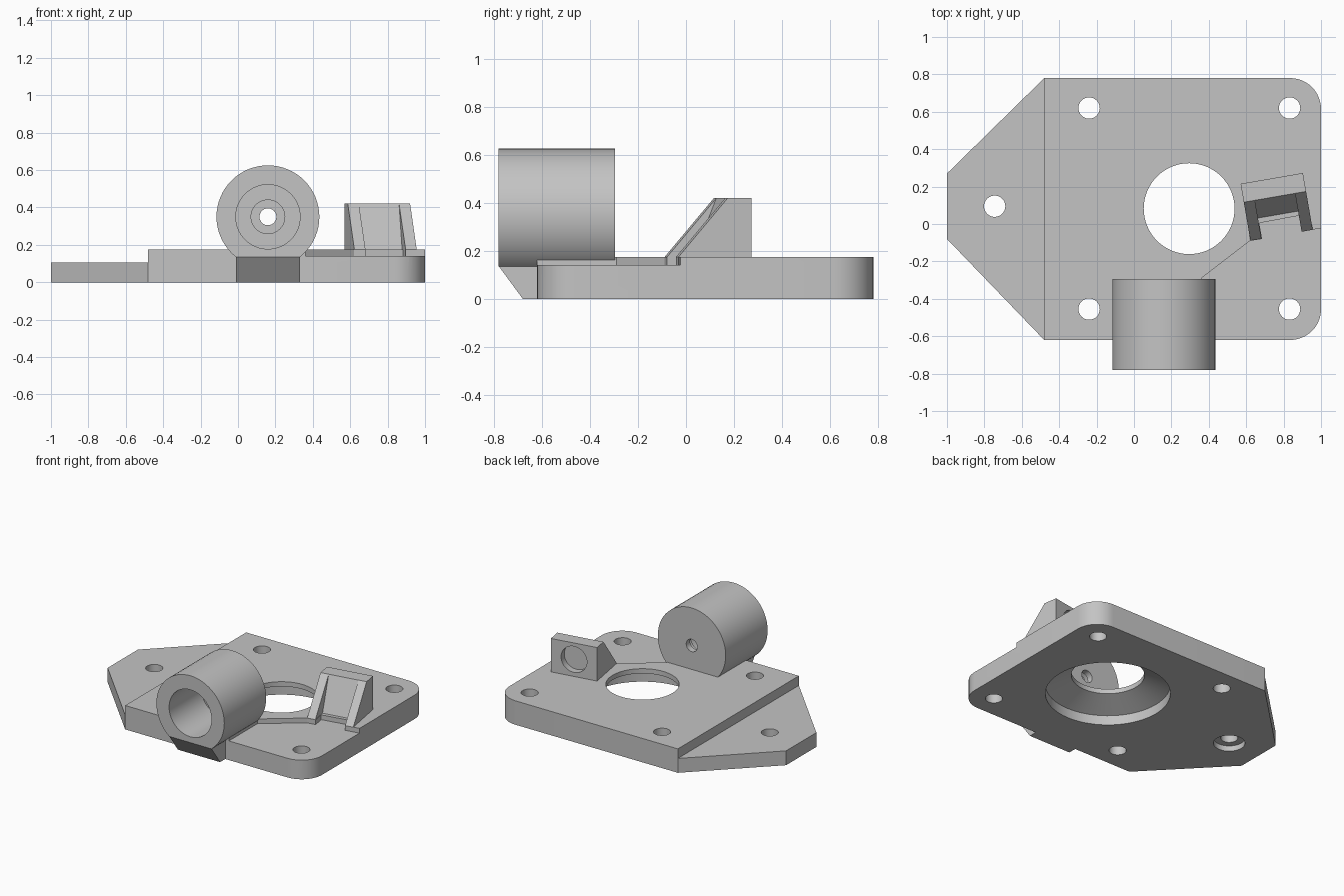
import bpy, bmesh, math
from mathutils import Matrix, Vector

old = bpy.data.objects.get("Cube")
if old:
    bpy.data.objects.remove(old, do_unlink=True)

grey = bpy.data.materials.new("plain_grey")
grey.use_nodes = True
GREY = (0.55, 0.55, 0.55, 1)
grey.diffuse_color = GREY
next(n for n in grey.node_tree.nodes if n.type == 'BSDF_PRINCIPLED').inputs["Base Color"].default_value = GREY


def finish(name, bm, matrix):
    bmesh.ops.recalc_face_normals(bm, faces=bm.faces)
    bm.transform(matrix)
    me = bpy.data.meshes.new(name)
    bm.to_mesh(me)
    bm.free()
    me.materials.append(grey)
    ob = bpy.data.objects.new(name, me)
    bpy.context.collection.objects.link(ob)
    return ob


def prism(name, pts, h0, h1, matrix=Matrix()):
    """Extrude a flat outline from height h0 to h1."""
    bm = bmesh.new()
    face = bm.faces.new([bm.verts.new((x, y, h0)) for x, y in pts])
    ext = bmesh.ops.extrude_face_region(bm, geom=[face])["geom"]
    bmesh.ops.translate(bm, vec=(0, 0, h1 - h0),
                        verts=[v for v in ext if isinstance(v, bmesh.types.BMVert)])
    return finish(name, bm, matrix)


def lathe(name, profile, matrix=Matrix(), n=64):
    """Solid of revolution from (radius, height) pairs."""
    bm = bmesh.new()
    rings = [[bm.verts.new((r * math.cos(math.tau * i / n), r * math.sin(math.tau * i / n), h))
              for i in range(n)] for r, h in profile]
    for a, b in zip(rings, rings[1:]):
        for i in range(n):
            j = (i + 1) % n
            bm.faces.new((a[i], a[j], b[j], b[i]))
    bm.faces.new(rings[0])
    bm.faces.new(rings[-1])
    return finish(name, bm, matrix)


def cut(ob, cutters):
    for c in cutters:
        m = ob.modifiers.new("cut", 'BOOLEAN')
        m.operation, m.solver, m.object = 'DIFFERENCE', 'EXACT', c
    dg = bpy.context.evaluated_depsgraph_get()
    dg.update()
    me = bpy.data.meshes.new_from_object(ob.evaluated_get(dg))
    ob.modifiers.clear()
    ob.data = me
    for c in cutters:
        bpy.data.objects.remove(c, do_unlink=True)


def at(x, y, z=0):
    return Matrix.Translation((x, y, z))


# Main plate with two rounded corners
LEFT, BACK, FRONT, R = -0.48, 0.78, -0.62, 0.165
outline = [(LEFT, BACK), (LEFT, FRONT)]
for cy, start in ((FRONT + R, -90), (BACK - R, 0)):
    for k in range(13):
        a = math.radians(start + 7.5 * k)
        outline.append((1 - R + R * math.cos(a), cy + R * math.sin(a)))
plate = prism("base_plate", outline, 0, 0.175)

# Screw holes, flared centre opening and lowered front corner
cutters = [lathe("hole_cutter", [(0.057, -0.1), (0.057, 0.3)], at(x, y), 32)
           for x in (-0.24, 0.832) for y in (-0.455, 0.62)]
cutters.append(lathe("opening_cutter", [(0.415, -0.1), (0.415, 0.07), (0.243, 0.14), (0.243, 0.3)],
                     at(0.295, 0.082)))
cutters.append(prism("recess_cutter", [
    (0.36, -0.7), (1.1, -0.7), (1.1, -0.008), (0.955, -0.03), (0.9, -0.04),
    (0.885, 0.045), (0.67, 0.005), (0.685, -0.08), (0.62, -0.09), (0.36, -0.29)], 0.14, 0.3))
cut(plate, cutters)

# Thin tapered side tab with a counterbored hole
tab = prism("side_tab", [(LEFT, FRONT), (LEFT, BACK), (-1, 0.27), (-1, -0.08)], 0, 0.105)
cut(tab, [lathe("tab_hole_cutter", [(0.105, -0.1), (0.105, 0.04), (0.057, 0.04), (0.057, 0.2)],
                at(-0.745, 0.095), 32)])

# Barrel lying front to back, with a stepped bore and flattened underside
to_back = at(0.16, -0.78, 0.35) @ Matrix.Rotation(math.radians(-90), 4, 'X')
barrel = lathe("barrel", [(0.275, 0), (0.275, 0.485)], to_back)
cut(barrel, [
    lathe("bore_cutter", [(0.172, -0.1), (0.172, 0.37), (0.09, 0.37), (0.09, 0.44),
                          (0.045, 0.44), (0.045, 0.6)], to_back),
    prism("flat_cutter", [(-0.3, -1), (0.6, -1), (0.6, 0), (-0.3, 0)], -0.1, 0.135)])

# Axes map a (depth, height) outline to an upright slab extruded along x
side_axes = Matrix(((0, 0, 1, 0), (1, 0, 0, 0), (0, 1, 0, 0), (0, 0, 0, 1)))

# Sloped foot joining the barrel to the plate
prism("barrel_foot", [(-0.61, 0), (-0.68, 0), (-0.78, 0.136), (-0.61, 0.136)],
      -0.011, 0.331, side_axes)

# Angled bracket: solid core between two sloped cheeks
flip = Matrix.Diagonal((1, -1, 1, 1))
bracket_frame = at(0.57, 0.215) @ Matrix.Rotation(math.radians(9.8), 4, 'Z') @ flip @ side_axes
W, CHEEK, TOP, LOW = 0.338, 0.06, 0.42, 0.135
core = prism("bracket_core", [(0, LOW), (0, TOP), (0.1, TOP), (0.212, LOW)],
             CHEEK, W - CHEEK, bracket_frame)
cheeks = [prism(side + "_bracket_cheek",
                [(0, LOW), (0, TOP), (0.1, TOP), (0.308, 0.175), (0.308, LOW)],
                u, u + CHEEK, bracket_frame)
          for side, u in (("right", 0), ("left", W - CHEEK))]

# Round blind pocket in the back of the bracket
pocket_frame = bracket_frame @ Matrix(((0, 0, 1, 0), (0, 1, 0, 0.3), (1, 0, 0, W / 2), (0, 0, 0, 1)))
for part in [core] + cheeks:
    cut(part, [lathe("pocket_cutter", [(0.095, -0.1), (0.095, 0.05)], pocket_frame, 48)])

# Smooth round faces, keep edges crisp
bpy.ops.object.select_all(action='DESELECT')
for ob in bpy.context.collection.objects:
    if ob.type == 'MESH' and ob.data.materials and ob.data.materials[0] == grey:
        ob.select_set(True)
        bpy.context.view_layer.objects.active = ob
bpy.ops.object.shade_smooth_by_angle(angle=math.radians(25))
